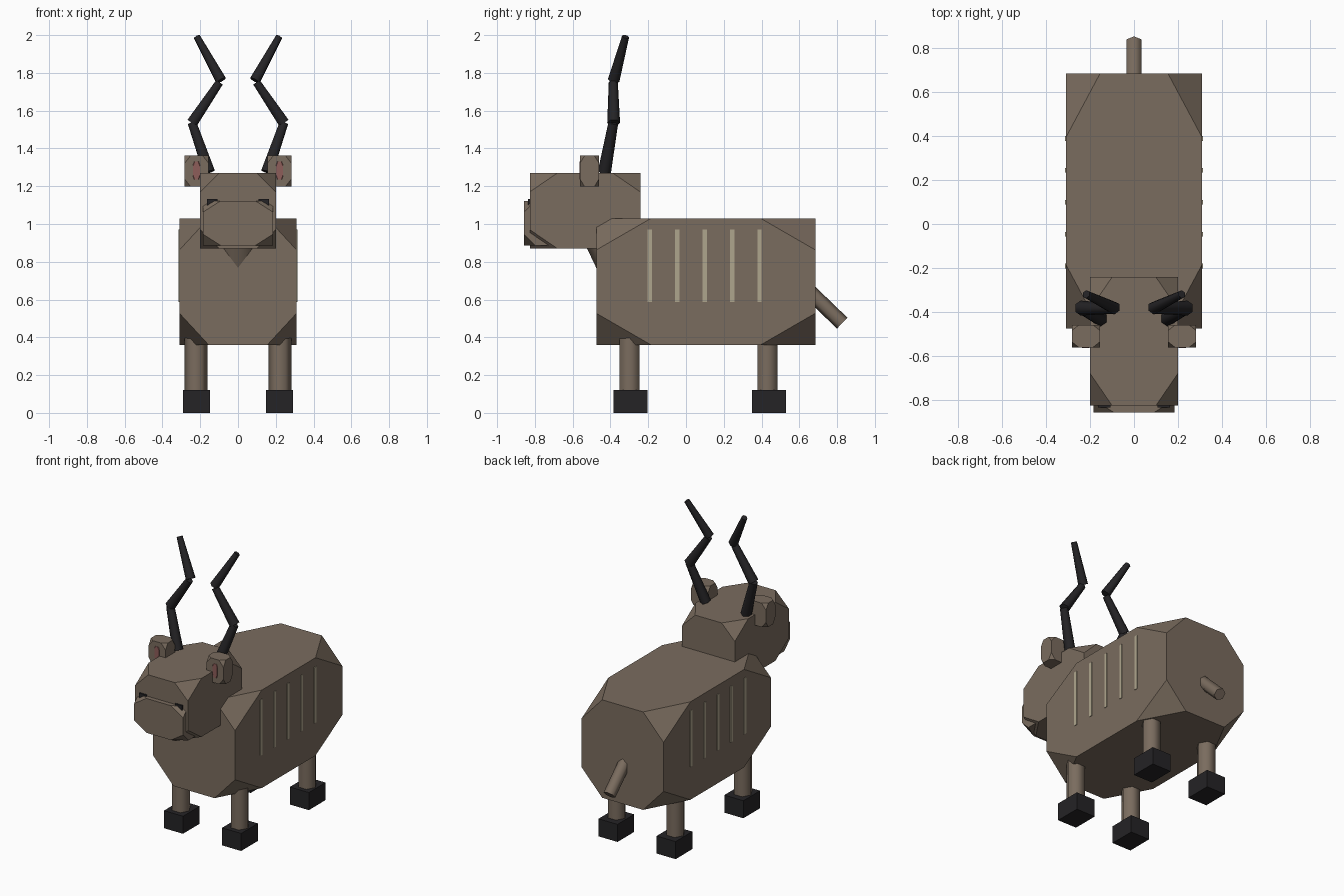
import bpy, bmesh, math
from mathutils import Vector, Matrix

if "Cube" in bpy.data.objects:
    bpy.data.objects.remove(bpy.data.objects["Cube"])


def material(name, rgb):
    m = bpy.data.materials.new(name)
    m.diffuse_color = (*rgb, 1)
    m.use_nodes = True
    m.node_tree.nodes["Principled BSDF"].inputs["Base Color"].default_value = m.diffuse_color
    return m


HIDE = material("hide_brown", (0.195, 0.15, 0.113))
DARK = material("horn_dark", (0.018, 0.017, 0.019))
STRIPE = material("stripe_beige", (0.43, 0.38, 0.27))
PINK = material("ear_pink", (0.27, 0.11, 0.10))


def finish(bm, name, mat):
    bmesh.ops.recalc_face_normals(bm, faces=bm.faces)
    me = bpy.data.meshes.new(name)
    bm.to_mesh(me)
    bm.free()
    me.materials.append(mat)
    ob = bpy.data.objects.new(name, me)
    bpy.context.collection.objects.link(ob)
    return ob


def block(name, mat, lo, hi, cut=0.25):
    """Box between two corners; its corners are cut off at a fraction of each edge."""
    lo, hi = Vector(lo), Vector(hi)
    bm = bmesh.new()
    bmesh.ops.create_cube(bm, size=1)
    if cut:
        bmesh.ops.bevel(bm, geom=bm.verts[:], offset=cut, offset_type='OFFSET',
                        segments=1, profile=0.5, affect='VERTICES')
    bmesh.ops.scale(bm, vec=hi - lo, verts=bm.verts)
    bmesh.ops.translate(bm, vec=(lo + hi) / 2, verts=bm.verts)
    return finish(bm, name, mat)


def rod(name, mat, a, b, r1, r2, sides=6, turn=0.0):
    """Tapered rod from a to b."""
    a, b = Vector(a), Vector(b)
    d = b - a
    # x axis of the rod stays level so the turn angle is predictable
    x = Vector((1, 0, 0))
    z = d.normalized()
    y = z.cross(x).normalized()
    x = y.cross(z)
    rot = Matrix((x, y, z)).transposed().to_4x4()
    bm = bmesh.new()
    bmesh.ops.create_cone(bm, cap_ends=True, segments=sides, radius1=r1, radius2=r2, depth=d.length,
                          matrix=Matrix.Translation((a + b) / 2) @ rot @ Matrix.Rotation(turn, 4, 'Z'))
    ob = finish(bm, name, mat)
    bpy.ops.object.select_all(action='DESELECT')
    ob.select_set(True)
    bpy.context.view_layer.objects.active = ob
    bpy.ops.object.shade_smooth_by_angle(angle=math.radians(62))
    return ob


# Body, neck, head and muzzle
block("body", HIDE, (-0.31, -0.475, 0.36), (0.31, 0.685, 1.03))
rod("neck", HIDE, (0, -0.31, 0.70), (0, -0.50, 1.10), 0.12, 0.12)
block("head", HIDE, (-0.2, -0.827, 0.87), (0.2, -0.242, 1.27))
block("muzzle", HIDE, (-0.185, -0.858, 0.887), (0.185, -0.62, 1.122))

# Tail
rod("tail", HIDE, (0, 0.62, 0.675), (0, 0.827, 0.475), 0.04, 0.04)

for s, side in ((-1, "right"), (1, "left")):
    def mirrored(name, mat, lo, hi, cut=0.25):
        xs = sorted((s * lo[0], s * hi[0]))
        return block(f"{side}_{name}", mat, (xs[0], *lo[1:]), (xs[1], *hi[1:]), cut)

    # Legs and hooves
    for end, leg_y, hoof_y in (("front", -0.298, -0.293), ("back", 0.431, 0.439)):
        rod(f"{side}_{end}_leg", HIDE, (s * 0.222, leg_y, 0.1), (s * 0.222, leg_y, 0.5),
            0.061, 0.061, turn=math.pi / 2)
        mirrored(f"{end}_hoof", DARK, (0.148, hoof_y - 0.09, 0), (0.292, hoof_y + 0.09, 0.12), 0)

    # Flank stripes
    for i in range(5):
        y = -0.192 + i * 0.1455
        mirrored(f"stripe_{i + 1}", STRIPE, (0.29, y - 0.011, 0.588), (0.314, y + 0.011, 0.97), 0)

    # Ears, inner ears and eyes
    mirrored("ear", HIDE, (0.155, -0.562, 1.198), (0.283, -0.46, 1.362))
    mirrored("inner_ear", PINK, (0.202, -0.565, 1.235), (0.238, -0.53, 1.33))
    mirrored("eye", DARK, (0.108, -0.837, 1.09), (0.163, -0.79, 1.132), 0)

    # Spiral horn in three tapered, zigzag segments
    horn = (((0.153, -0.432, 1.275), (0.243, -0.385, 1.535), 0.035, 0.026),
            ((0.243, -0.383, 1.535), (0.098, -0.385, 1.75), 0.034, 0.024),
            ((0.090, -0.383, 1.76), (0.218, -0.320, 1.992), 0.031, 0.019))
    for i, (a, b, r1, r2) in enumerate(horn):
        rod(f"{side}_horn_{i + 1}", DARK, (s * a[0], *a[1:]), (s * b[0], *b[1:]), r1, r2)
